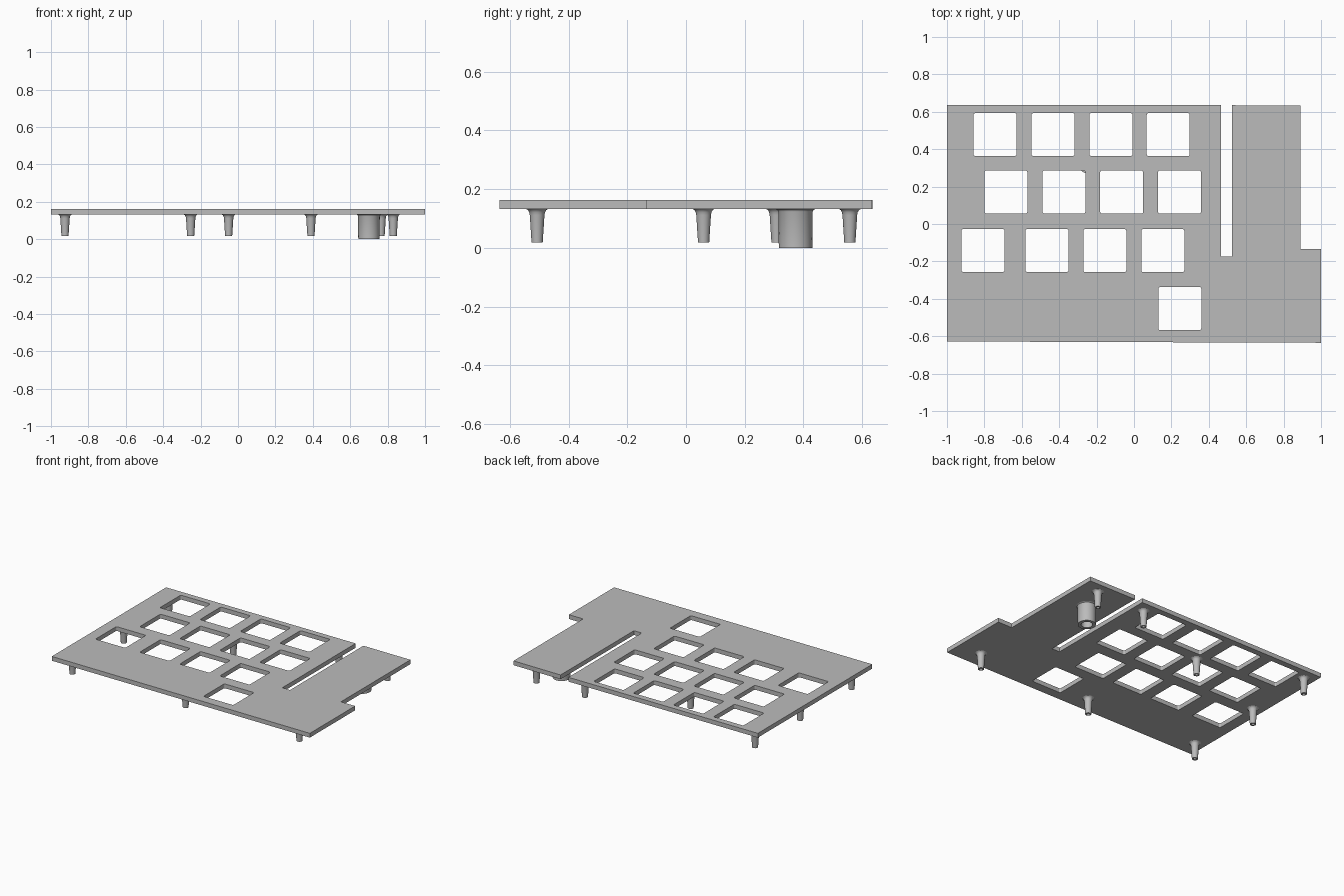
import bpy, bmesh, math

if "Cube" in bpy.data.objects:
    bpy.data.objects.remove(bpy.data.objects["Cube"], do_unlink=True)

GREY = (0.5, 0.5, 0.5, 1)
grey = bpy.data.materials.new("plain_grey")
grey.use_nodes = True
grey.diffuse_color = GREY
grey.node_tree.nodes["Principled BSDF"].inputs["Base Color"].default_value = GREY

PLATE_BOTTOM, PLATE_TOP = 0.133, 0.163
HOLE, CORNER = 0.115, 0.01          # half size and corner radius of a key opening


def activate(obj):
    bpy.ops.object.select_all(action='DESELECT')
    obj.select_set(True)
    bpy.context.view_layer.objects.active = obj


def add_loop(curve, points):
    spline = curve.splines.new('POLY')
    spline.points.add(len(points) - 1)
    for p, (x, y) in zip(spline.points, points):
        p.co = (x, y, 0, 1)
    spline.use_cyclic_u = True


def rounded_square(cx, cy):
    pts = []
    r = HOLE - CORNER
    for sx, sy, start in ((1, 1, 0), (-1, 1, 90), (-1, -1, 180), (1, -1, 270)):
        for step in range(4):
            a = math.radians(start + step * 30)
            pts.append((cx + sx * r + CORNER * math.cos(a),
                        cy + sy * r + CORNER * math.sin(a)))
    return pts


# Plate: one outline with the slot and side notch, pierced by key openings
curve = bpy.data.curves.new("key_plate", 'CURVE')
curve.dimensions = '2D'
curve.fill_mode = 'BOTH'
curve.extrude = (PLATE_TOP - PLATE_BOTTOM) / 2
add_loop(curve, [(-1, -0.628), (1, -0.635), (1, -0.135), (0.89, -0.135),
                 (0.89, 0.633), (0.525, 0.635), (0.525, -0.175),
                 (0.465, -0.175), (0.465, 0.635), (-1, 0.635)])
rows = {0.478: (-0.743, -0.433, -0.123, 0.183),
        0.171: (-0.685, -0.375, -0.066, 0.243),
        -0.142: (-0.807, -0.465, -0.156, 0.154),
        -0.452: (0.245,)}
for cy, centres in rows.items():
    for cx in centres:
        add_loop(curve, rounded_square(cx, cy))
plate = bpy.data.objects.new("key_plate", curve)
plate.location.z = (PLATE_TOP + PLATE_BOTTOM) / 2
bpy.context.collection.objects.link(plate)
activate(plate)
bpy.ops.object.convert(target='MESH')
plate = bpy.context.object
plate.data.materials.clear()
plate.data.materials.append(grey)
for poly in plate.data.polygons:
    poly.use_smooth = False


def lathe(name, profile, x, y, sides=32):
    bm = bmesh.new()
    verts = [bm.verts.new((r, 0, z)) for r, z in profile]
    edges = [bm.edges.new(pair) for pair in zip(verts, verts[1:])]
    bmesh.ops.spin(bm, geom=verts + edges, cent=(0, 0, 0), axis=(0, 0, 1),
                   angle=math.tau, steps=sides)
    bmesh.ops.remove_doubles(bm, verts=bm.verts, dist=0.0002)
    bmesh.ops.recalc_face_normals(bm, faces=bm.faces)
    mesh = bpy.data.meshes.new(name)
    bm.to_mesh(mesh)
    bm.free()
    mesh.materials.append(grey)
    obj = bpy.data.objects.new(name, mesh)
    obj.location = (x, y, 0)
    bpy.context.collection.objects.link(obj)
    activate(obj)
    bpy.ops.object.shade_smooth_by_angle(angle=math.radians(35))


# Screw posts: tapered, with a flared root and a pilot hole in the tip
post = [(0, 0.136), (0.038, 0.136), (0.038, 0.133), (0.031, 0.129), (0.027, 0.122),
        (0.025, 0.112), (0.019, 0.018), (0.01, 0.018), (0.01, 0.1), (0, 0.1)]
for i, (x, y) in enumerate([(-0.925, -0.507), (-0.05, -0.507), (0.83, -0.507),
                            (-0.925, 0.06), (-0.925, 0.558), (-0.253, 0.31),
                            (0.39, 0.558), (0.765, 0.558)]):
    lathe(f"screw_post_{i + 1}", post, x, y)

# Large hollow boss beside the slot
boss = [(0, 0.136), (0.068, 0.136), (0.068, 0.133), (0.061, 0.129), (0.058, 0.122),
        (0.057, 0), (0.036, 0), (0.036, 0.125), (0, 0.125)]
lathe("hollow_boss", boss, 0.7, 0.373, 48)
